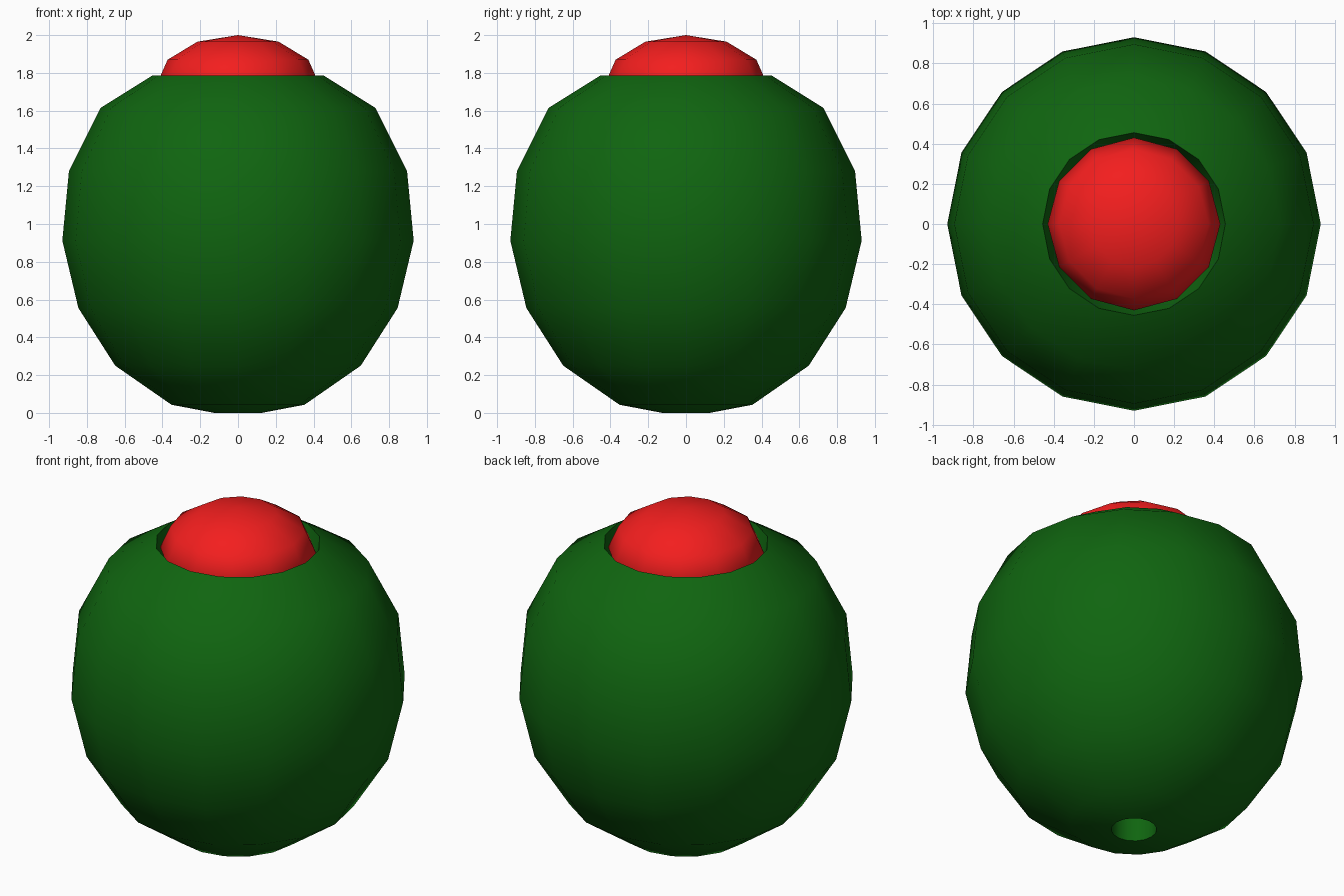
import bpy, bmesh, math

if "Cube" in bpy.data.objects:
    bpy.data.objects.remove(bpy.data.objects["Cube"])

def material(name, color):
    m = bpy.data.materials.new(name)
    m.diffuse_color = (*color, 1)
    m.use_nodes = True
    m.node_tree.nodes["Principled BSDF"].inputs["Base Color"].default_value = m.diffuse_color
    return m

def finish(obj, mat, angle):
    obj.data.materials.append(mat)
    bpy.ops.object.select_all(action='DESELECT')
    obj.select_set(True)
    bpy.context.view_layer.objects.active = obj
    bpy.ops.object.shade_smooth_by_angle(angle=math.radians(angle))

def lathe(name, profile, sides):
    """Closed ring swept around z from a closed (radius, z) profile."""
    bm = bmesh.new()
    rings = [[bm.verts.new((r * math.cos(i * math.tau / sides),
                            r * math.sin(i * math.tau / sides), z))
              for i in range(sides)] for r, z in profile]
    for a, b in zip(rings, rings[1:] + rings[:1]):
        for i in range(sides):
            j = (i + 1) % sides
            bm.faces.new((a[i], a[j], b[j], b[i]))
    bmesh.ops.recalc_face_normals(bm, faces=bm.faces)
    mesh = bpy.data.meshes.new(name)
    bm.to_mesh(mesh)
    bm.free()
    obj = bpy.data.objects.new(name, mesh)
    bpy.context.collection.objects.link(obj)
    return obj

# Fruit body: rounded outside, pitted core running through the middle
outer = [(0.125, 0.0), (0.352, 0.043), (0.65, 0.25), (0.845, 0.555),
         (0.93, 0.912), (0.895, 1.28), (0.727, 1.615), (0.455, 1.785)]
core = [(0.425, 1.66), (0.34, 1.4), (0.13, 0.35)]
olive = lathe("olive_body", outer + core, 16)
finish(olive, material("olive_green", (0.005, 0.13, 0.005)), 50)

# Stuffing: flattened low-poly ball sitting in the top opening
bpy.ops.mesh.primitive_uv_sphere_add(segments=12, ring_count=6, radius=1,
                                     location=(0, 0, 1.74))
stuffing = bpy.context.object
stuffing.name = "stuffing"
stuffing.scale = (0.43, 0.43, 0.26)
bpy.ops.object.transform_apply(location=False, rotation=False, scale=True)
finish(stuffing, material("stuffing_red", (0.9, 0.013, 0.013)), 60)
